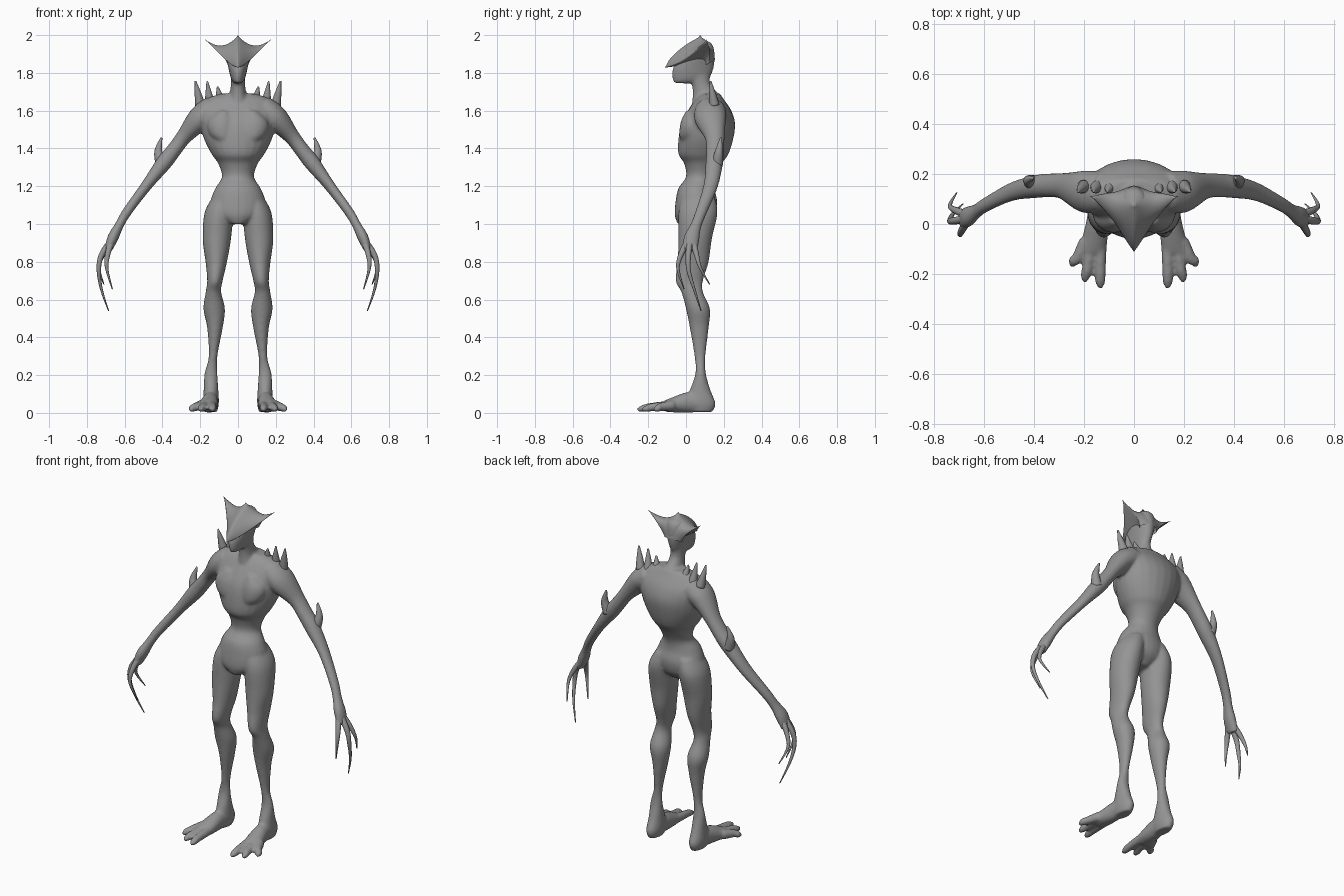
import bpy
import bmesh
from math import cos, sin, tau
from mathutils import Vector

default_cube = bpy.data.objects.get("Cube")
if default_cube:
    bpy.data.objects.remove(default_cube)

# One flat skin colour
skin = bpy.data.materials.new("grey_skin")
skin.use_nodes = True
skin_colour = (0.3, 0.3, 0.3, 1)
skin.diffuse_color = skin_colour
skin.node_tree.nodes["Principled BSDF"].inputs["Base Color"].default_value = skin_colour


def spline(stations, steps):
    """Catmull-Rom resampling of (x, y, z, width, depth) stations."""
    padded = [stations[0]] + list(stations) + [stations[-1]]
    samples = []
    for before, start, end, after in zip(padded, padded[1:], padded[2:], padded[3:]):
        for step in range(steps):
            t = step / steps
            samples.append([
                b + t * ((c - a) + t * ((2 * a - 5 * b + 4 * c - d) + t * (3 * b - a - 3 * c + d))) / 2
                for a, b, c, d in zip(before, start, end, after)])
    samples.append(list(stations[-1]))
    return samples


def tube(bm, stations, side=1, upright=False, sides=24, steps=5):
    """Skin elliptical rings along a path; side=-1 mirrors it in x."""
    samples = spline(stations, steps)
    rings = []
    for index, (x, y, z, width, depth) in enumerate(samples):
        before = Vector(samples[max(index - 1, 0)][:3])
        after = Vector(samples[min(index + 1, len(samples) - 1)][:3])
        along = Vector((0, 0, 1)) if upright else (after - before).normalized()
        across = Vector((1, 0, 0))
        across = (across - along * across.dot(along)).normalized()
        other = along.cross(across)
        ring = []
        for corner in range(sides):
            angle = tau * corner / sides
            point = Vector((x, y, z))
            point += across * cos(angle) * max(width, 0.002)
            point += other * sin(angle) * max(depth, 0.002)
            ring.append(bm.verts.new((point.x * side, point.y, point.z)))
        rings.append(ring)
    for lower, upper in zip(rings, rings[1:]):
        for i in range(sides):
            j = (i + 1) % sides
            bm.faces.new((lower[i], lower[j], upper[j], upper[i]))
    bm.faces.new(rings[0])
    bm.faces.new(rings[-1])


def column(bm, rows, side=1):
    """Upright tube from rows of (x, z, half width, front y, back y)."""
    tube(bm, [(x, (front + back) / 2, z, width, (back - front) / 2)
              for x, z, width, front, back in rows], side, upright=True)


def finish(name, bm):
    bmesh.ops.recalc_face_normals(bm, faces=bm.faces)
    for face in bm.faces:
        face.smooth = True
    mesh = bpy.data.meshes.new(name)
    bm.to_mesh(mesh)
    bm.free()
    mesh.materials.append(skin)
    obj = bpy.data.objects.new(name, mesh)
    bpy.context.collection.objects.link(obj)
    return obj


def tapered(name, path, base, side):
    """Thin claw or spike that narrows to a point along its path."""
    bm = bmesh.new()
    last = len(path) - 1
    radii = [base * (1 - 0.85 * (i / last) ** 1.3) for i in range(last + 1)]
    tube(bm, [(*point, r, r) for point, r in zip(path, radii)], side, sides=12)
    return finish(name, bm)


# Torso, neck and skull
torso = [
    (0, 1.69, .09, .08, .18), (0, 1.66, .17, .05, .20),
    (0, 1.60, .21, .01, .24), (0, 1.53, .20, -.025, .26),
    (0, 1.45, .18, -.04, .25), (0, 1.37, .14, -.04, .225),
    (0, 1.32, .105, -.01, .19), (0, 1.25, .085, 0, .155),
    (0, 1.19, .12, -.04, .15), (0, 1.12, .145, -.055, .165),
    (0, 1.05, .13, -.06, .15), (0, 1.0, .05, -.045, .10)]
neck = [(0, 1.62, .08, .03, .21), (0, 1.68, .048, .035, .18),
        (0, 1.74, .038, .03, .13), (0, 1.80, .04, 0, .13)]
skull = [
    (0, 1.745, .02, -.06, .05), (0, 1.77, .037, -.072, .12),
    (0, 1.83, .052, -.068, .147), (0, 1.90, .065, -.02, .152),
    (0, 1.95, .05, .03, .14), (0, 1.97, .02, .06, .11)]

# Limbs, written for the left side
leg = [
    (.07, 1.15, .06, -.02, .15), (.10, 1.06, .077, -.04, .167),
    (.112, .92, .075, -.04, .137), (.115, .80, .057, -.045, .12),
    (.122, .70, .041, -.055, .09), (.13, .64, .041, -.025, .09),
    (.126, .55, .057, 0, .127), (.122, .45, .041, .02, .12),
    (.132, .30, .023, .045, .103), (.143, .21, .034, .05, .105),
    (.143, .12, .039, .02, .13), (.143, .05, .042, 0, .157),
    (.143, .005, .032, .02, .14)]
arm = [
    (.13, .13, 1.61, .07, .08), (.20, .13, 1.56, .066, .085),
    (.285, .152, 1.463, .042, .053), (.34, .154, 1.39, .04, .048),
    (.392, .15, 1.324, .042, .046), (.487, .13, 1.20, .029, .038),
    (.588, .08, 1.063, .025, .03), (.63, .052, .99, .024, .03),
    (.663, .03, .925, .029, .042), (.688, .02, .86, .019, .04)]
foot = [(.143, .09, .05, .04, .045), (.147, .02, .056, .042, .055),
        (.155, -.05, .045, .05, .044), (.165, -.11, .035, .055, .03)]
toe_tips = [(.135, -.26), (.195, -.235), (.245, -.175)]

# Body: all the masses fused into one smooth skin
bm = bmesh.new()
for rows in (torso, neck, skull):
    column(bm, rows)
for side in (1, -1):
    column(bm, leg, side)
    tube(bm, arm, side)
    tube(bm, foot, side)
    for root_x, (x, y) in zip((.135, .17, .195), toe_tips):
        middle = ((root_x + 2 * x) / 3, -.07 + (y + .07) * 0.65)
        tube(bm, [(root_x, -.07, .04, .026, .028),
                  (*middle, .03, .022, .022),
                  (x, y + .025, .022, .02, .017),
                  (x, y, .016, .006, .008)], side)
    # Chest and kneecap masses
    column(bm, [(.075, 1.60, .03, 0, .08), (.085, 1.54, .075, -.028, .10),
                (.08, 1.47, .07, -.035, .10), (.06, 1.42, .03, -.02, .08)], side)
body = finish("body", bm)
remesh = body.modifiers.new("fuse", "REMESH")
remesh.mode = "VOXEL"
remesh.voxel_size = 0.008
remesh.use_smooth_shade = True
soften = body.modifiers.new("soften", "SMOOTH")
soften.factor = 0.5
soften.iterations = 6
bpy.context.view_layer.objects.active = body
for modifier in ("fuse", "soften"):
    bpy.ops.object.modifier_apply(modifier=modifier)

# Fingers, shoulder spikes and elbow spikes
fingers = {
    "front_finger": [(.672, .005, .90), (.692, -.03, .83), (.694, -.042, .76), (.665, -.01, .655)],
    "long_finger": [(.68, .02, .90), (.725, .012, .83), (.737, .015, .75), (.722, .045, .65), (.685, .08, .54)],
    "rear_finger": [(.675, .04, .90), (.715, .055, .84), (.737, .075, .77), (.71, .125, .68)]}
shoulder_spikes = {
    "outer_spike": [(.20, .15, 1.63), (.212, .14, 1.69), (.225, .13, 1.757)],
    "middle_spike": [(.15, .15, 1.64), (.155, .14, 1.69), (.163, .13, 1.755)],
    "inner_spike": [(.095, .15, 1.65), (.1, .14, 1.685), (.108, .13, 1.727)]}
elbow_spike = [(.405, .165, 1.32), (.422, .175, 1.385), (.405, .185, 1.457)]
for label, side in (("left", 1), ("right", -1)):
    for name, path in fingers.items():
        tapered(f"{label}_{name}", path, .017, side)
    for name, path in shoulder_spikes.items():
        tapered(f"{label}_{name}", path, .027, side)
    tapered(f"{label}_elbow_spike", elbow_spike, .032, side)

# Head crest: ridge, slope, rim and underside lines from beak to nape
beak = (0, -.112, 1.828)
ridge = [beak, (0, -.085, 1.885), (0, 0, 1.957), (0, .075, 2.0), (0, .145, 1.95), (0, .155, 1.87)]
slope = [beak, (.02, -.08, 1.865), (.05, 0, 1.92), (.09, .085, 1.94), (.06, .138, 1.93), (.045, .142, 1.86)]
rim = [beak, (.032, -.068, 1.838), (.085, .02, 1.885), (.177, .112, 1.978), (.085, .13, 1.91), (.058, .12, 1.85)]
under = [beak, (.015, -.05, 1.835), (.045, .03, 1.855), (.05, .09, 1.87), (.05, .11, 1.86), (.045, .10, 1.84)]
bm = bmesh.new()
point_crease = bm.verts.layers.float.new("crease_vert")
edge_crease = bm.edges.layers.float.new("crease_edge")
corners = {}
for point in ridge + slope + rim + under:
    if point not in corners:
        corners[point] = bm.verts.new(point)
for upper, lower in ((ridge, slope), (slope, rim), (rim, under)):
    for i in range(len(beak) + 2):
        loop = dict.fromkeys((upper[i], upper[i + 1], lower[i + 1], lower[i]))
        bm.faces.new([corners[point] for point in loop])
for point in (beak, ridge[3], rim[3]):
    corners[point][point_crease] = 1
for line, sharpness in ((ridge, 0.4), (rim, 0.8)):
    for start, end in zip(line, line[1:]):
        bm.edges.get((corners[start], corners[end]))[edge_crease] = sharpness
crest = finish("head_crest", bm)
mirror = crest.modifiers.new("mirror", "MIRROR")
mirror.use_clip = True
rounding = crest.modifiers.new("rounding", "SUBSURF")
rounding.levels = rounding.render_levels = 3
